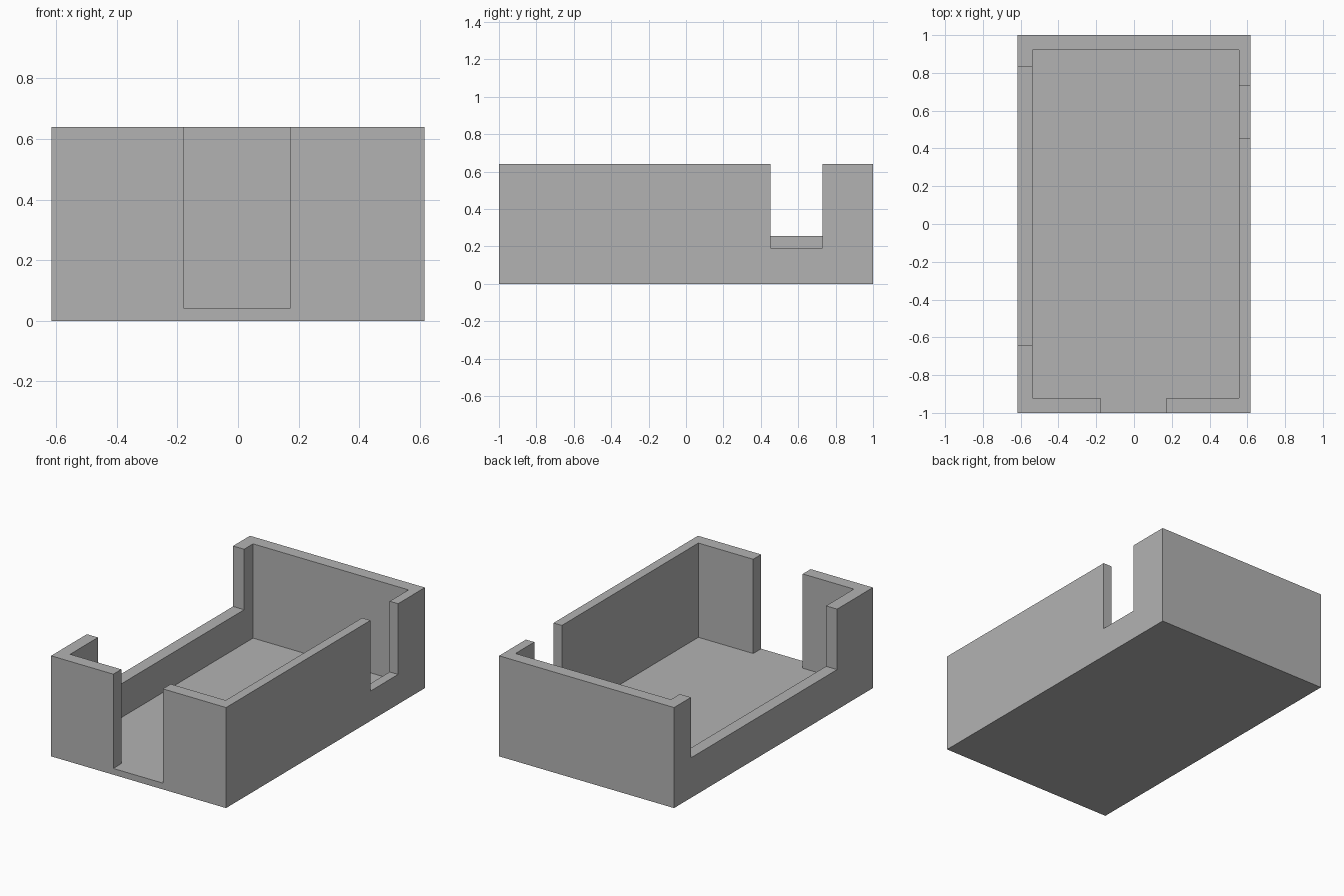
import bpy
import bmesh

default = bpy.data.objects.get("Cube")
if default:
    bpy.data.objects.remove(default, do_unlink=True)

# Single flat grey
grey = bpy.data.materials.new("light_grey")
grey.use_nodes = True
colour = (0.45, 0.45, 0.45, 1)
grey.diffuse_color = colour
grey.node_tree.nodes["Principled BSDF"].inputs["Base Color"].default_value = colour


def box(name, x, y, z):
    """Axis-aligned box given (low, high) ranges."""
    bm = bmesh.new()
    bmesh.ops.create_cube(bm, size=1)
    for v in bm.verts:
        v.co = [r[0] if c < 0 else r[1] for c, r in zip(v.co, (x, y, z))]
    mesh = bpy.data.meshes.new(name)
    bm.to_mesh(mesh)
    bm.free()
    mesh.materials.append(grey)
    obj = bpy.data.objects.new(name, mesh)
    bpy.context.collection.objects.link(obj)
    return obj


HALF_W, HEIGHT, FLOOR, ABOVE = 0.616, 0.64, 0.04, 0.8

# Solid tray block
tray = box("open_tray", (-HALF_W, HALF_W), (-1, 1), (0, HEIGHT))

# Inner cavity and one opening in each of three walls
cutters = [
    box("cavity_cutter", (-0.538, 0.557), (-0.92, 0.92), (FLOOR, ABOVE)),
    box("front_opening_cutter", (-0.178, 0.171), (-1.1, -0.8), (FLOOR, ABOVE)),
    box("right_opening_cutter", (-0.7, -0.4), (-0.64, 0.83), (0.255, ABOVE)),
    box("left_opening_cutter", (0.4, 0.7), (0.453, 0.73), (0.19, ABOVE)),
]
for cutter in cutters:
    cutter.hide_render = True
    cutter.hide_viewport = True
    mod = tray.modifiers.new(cutter.name, 'BOOLEAN')
    mod.operation = 'DIFFERENCE'
    mod.solver = 'EXACT'
    mod.object = cutter

# Bake the cuts and drop the cutters
depsgraph = bpy.context.evaluated_depsgraph_get()
result = bpy.data.meshes.new_from_object(tray.evaluated_get(depsgraph))
tray.modifiers.clear()
tray.data = result
result.name = "open_tray"
for cutter in cutters:
    bpy.data.objects.remove(cutter, do_unlink=True)
